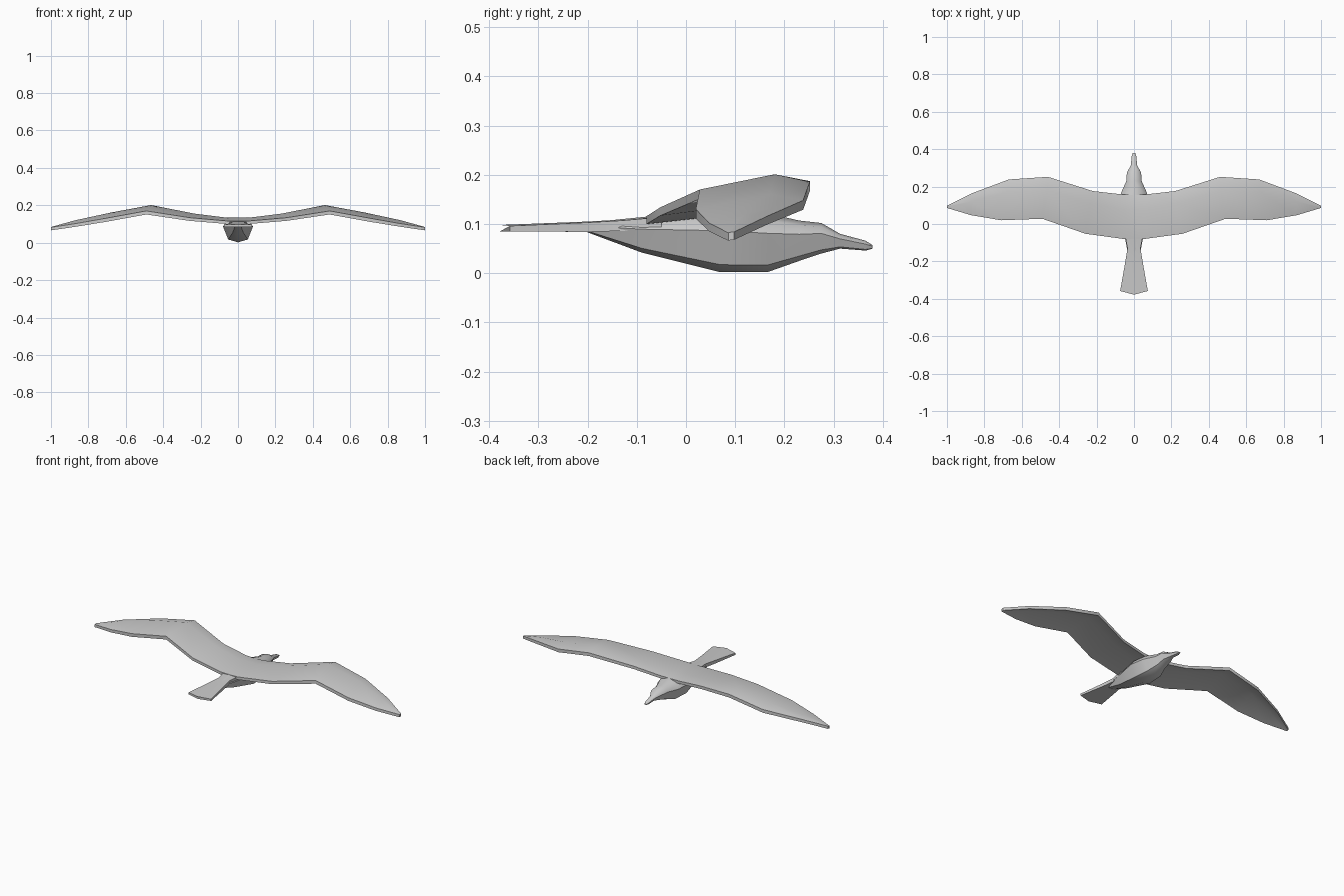
import bpy, bmesh
from mathutils import Vector


def loft(name, rings):
    """Skin a list of equal-length closed rings and cap both ends."""
    bm = bmesh.new()
    rows = [[bm.verts.new(p) for p in ring] for ring in rings]
    n = len(rows[0])
    for a, b in zip(rows, rows[1:]):
        for i in range(n):
            j = (i + 1) % n
            bm.faces.new((a[i], a[j], b[j], b[i]))
    bm.faces.new(rows[0][::-1])
    bm.faces.new(rows[-1])
    bmesh.ops.recalc_face_normals(bm, faces=bm.faces)
    mesh = bpy.data.meshes.new(name)
    bm.to_mesh(mesh)
    bm.free()
    ob = bpy.data.objects.new(name, mesh)
    bpy.context.collection.objects.link(ob)
    return ob


# Body, head and beak: y, half width, bottom z, top z
body_stations = [
    (-0.20, 0.025, 0.083, 0.103),
    (-0.09, 0.045, 0.042, 0.114),
    (0.07, 0.080, 0.002, 0.130),
    (0.165, 0.070, 0.002, 0.122),
    (0.23, 0.041, 0.025, 0.107),
    (0.275, 0.038, 0.040, 0.102),
    (0.313, 0.017, 0.050, 0.080),
    (0.365, 0.012, 0.046, 0.066),
    (0.379, 0.007, 0.050, 0.057),
]
# Eight-sided cross-section: fraction of half width, fraction of height
section = [(0, 0), (0.66, 0.12), (1, 0.66), (0.75, 0.88),
           (0, 1), (-0.75, 0.88), (-1, 0.66), (-0.66, 0.12)]
body = loft("body", [[(u * w, y, lo + v * (hi - lo)) for u, v in section]
                     for y, w, lo, hi in body_stations])

# Wings: leading edge, crest and trailing edge top points, plus thickness
wing_stations = [
    ((0.00, 0.155, 0.122), (0.00, 0.08, 0.136), (0.00, -0.08, 0.115), 0.016),
    ((0.06, 0.158, 0.124), (0.06, 0.08, 0.134), (0.055, -0.08, 0.116), 0.016),
    ((0.22, 0.176, 0.143), (0.23, 0.11, 0.155), (0.26, -0.052, 0.134), 0.017),
    ((0.46, 0.252, 0.187), (0.465, 0.18, 0.201), (0.49, 0.028, 0.170), 0.019),
    ((0.67, 0.238, 0.148), (0.68, 0.17, 0.161), (0.71, 0.020, 0.130), 0.019),
    ((0.87, 0.163, 0.115), (0.87, 0.12, 0.120), (0.87, 0.047, 0.102), 0.017),
    ((1.00, 0.098, 0.084), (1.00, 0.093, 0.084), (1.00, 0.086, 0.082), 0.016),
]
rings = []
for lead, crest, trail, t in wing_stations:
    drop = Vector((0, 0, -t))
    top = [Vector(p) for p in (lead, crest, trail)]
    rings.append(top + [p + drop for p in reversed(top)])
mirrored = [[Vector((-p.x, p.y, p.z)) for p in r] for r in reversed(rings[1:])]
wings = loft("wings", mirrored + rings)

# Tail fan: y at sides, y at centre, half width, bottom z, top z
tail_stations = [
    (-0.05, -0.05, 0.050, 0.090, 0.116),
    (-0.13, -0.13, 0.035, 0.086, 0.109),
    (-0.20, -0.20, 0.046, 0.084, 0.105),
    (-0.358, -0.378, 0.074, 0.085, 0.098),
]
tail = loft("tail", [[(-w, ys, lo), (0, yc, lo), (w, ys, lo),
                      (w, ys, hi - 0.002), (0, yc, hi), (-w, ys, hi - 0.002)]
                     for ys, yc, w, lo, hi in tail_stations])

# Smooth shading with crisp wing and tail rims
for ob in (body, wings, tail):
    bpy.ops.object.select_all(action='DESELECT')
    ob.select_set(True)
    bpy.context.view_layer.objects.active = ob
    bpy.ops.object.shade_smooth_by_angle(angle=0.8)
